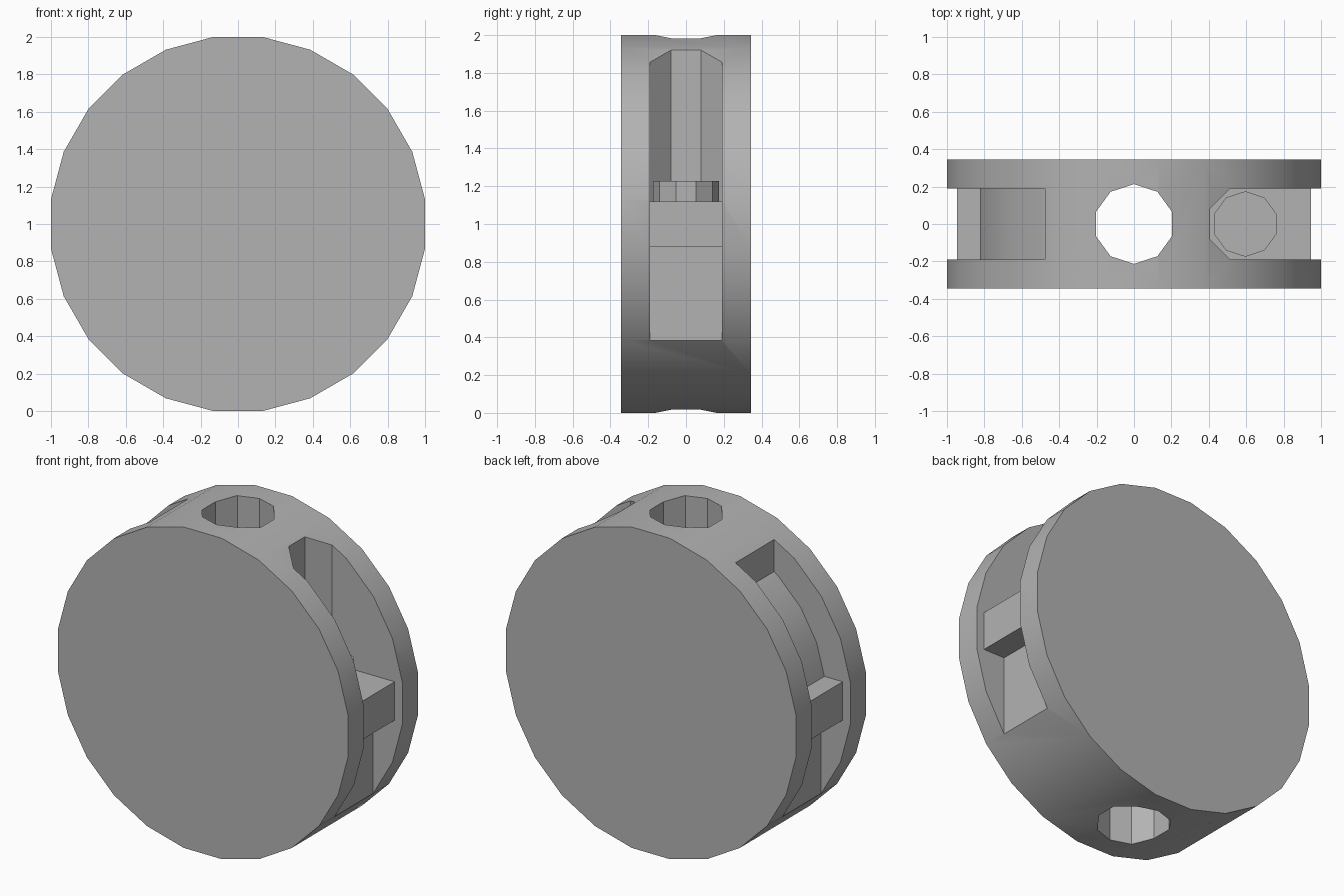
import bpy, bmesh
from math import sin, cos, radians, pi

default = bpy.data.objects.get("Cube")
if default:
    bpy.data.objects.remove(default)

GREY = (0.45, 0.45, 0.45, 1)
grey = bpy.data.materials.new("plain grey")
grey.use_nodes = True
grey.diffuse_color = GREY
grey.node_tree.nodes["Principled BSDF"].inputs["Base Color"].default_value = GREY


def prism(name, outline, axis, low, high):
    """Extrude a 2D outline along y (outline in x, z) or z (outline in x, y)."""
    def place(a, b, depth):
        return (a, depth, b) if axis == "y" else (a, b, depth)
    bm = bmesh.new()
    ends = [[bm.verts.new(place(a, b, d)) for a, b in outline] for d in (low, high)]
    for ring in ends:
        bm.faces.new(ring)
    count = len(outline)
    for i in range(count):
        j = (i + 1) % count
        bm.faces.new((ends[0][i], ends[0][j], ends[1][j], ends[1][i]))
    bmesh.ops.recalc_face_normals(bm, faces=bm.faces)
    mesh = bpy.data.meshes.new(name)
    bm.to_mesh(mesh)
    bm.free()
    mesh.materials.append(grey)
    obj = bpy.data.objects.new(name, mesh)
    bpy.context.collection.objects.link(obj)
    return obj


def polygon(sides, radius, centre=(0, 0), turn=0.0):
    return [(centre[0] + radius * sin(turn + 2 * pi * i / sides),
             centre[1] + radius * cos(turn + 2 * pi * i / sides)) for i in range(sides)]


def activate(obj):
    bpy.ops.object.select_all(action="DESELECT")
    obj.select_set(True)
    bpy.context.view_layer.objects.active = obj


def cut(body, cutter):
    cutter.hide_render = True
    activate(body)
    mod = body.modifiers.new(cutter.name, "BOOLEAN")
    mod.operation = "DIFFERENCE"
    mod.solver = "EXACT"
    mod.object = cutter
    bpy.ops.object.modifier_apply(modifier=mod.name)
    bpy.data.objects.remove(cutter)


SLOT = 0.19      # half width of the side slots
LEDGE = 0.947    # outer end of the ledges
BACK = 0.798     # back wall below the ledges
LOW, HIGH = 0.88, 1.12
SHAFT = 0.595    # centre of the octagonal shaft

# Thick wheel
wheel = prism("wheel_body", polygon(24, 1.0086, (0, 1), pi / 24), "y", -0.345, 0.345)

# Vertical hole through the middle
cut(wheel, prism("centre_hole", polygon(10, 0.213), "z", -0.5, 2.5))

# Octagonal shaft above the left ledge, open to the rim
half = 0.079
shaft = [(1.2, -SLOT), (1.2, SLOT), (SHAFT - half, SLOT), (SHAFT - SLOT, half),
         (SHAFT - SLOT, -half), (SHAFT - half, -SLOT)]
cut(wheel, prism("shaft", shaft, "z", HIGH, 2.5))

# Recess in front of and below the left ledge
recess = [(LEDGE, 1.3), (LEDGE, LOW), (BACK, LOW), (BACK, 0.2), (1.2, 0.2), (1.2, 1.3)]
cut(wheel, prism("left_recess", recess, "y", -SLOT, SLOT))

# Curved slot with a ledge on the right
arc = [(-0.83 * cos(radians(a)), 1 + 0.83 * sin(radians(a))) for a in (8.3, 22.5, 37.5, 52.5, 55.1)]
slot = [(-BACK, 0.2), (-BACK, LOW), (-LEDGE, LOW), (-LEDGE, HIGH)] + arc
slot += [(arc[-1][0], 2.2), (-1.2, 2.2), (-1.2, 0.2)]
cut(wheel, prism("right_slot", slot, "y", -SLOT, SLOT))

# Low peg standing in the shaft
peg = prism("shaft_peg", polygon(10, 0.175, (SHAFT, 0)), "z", HIGH - 0.02, 1.228)

for obj in (wheel, peg):
    activate(obj)
    bpy.ops.object.shade_smooth_by_angle(angle=radians(30))
